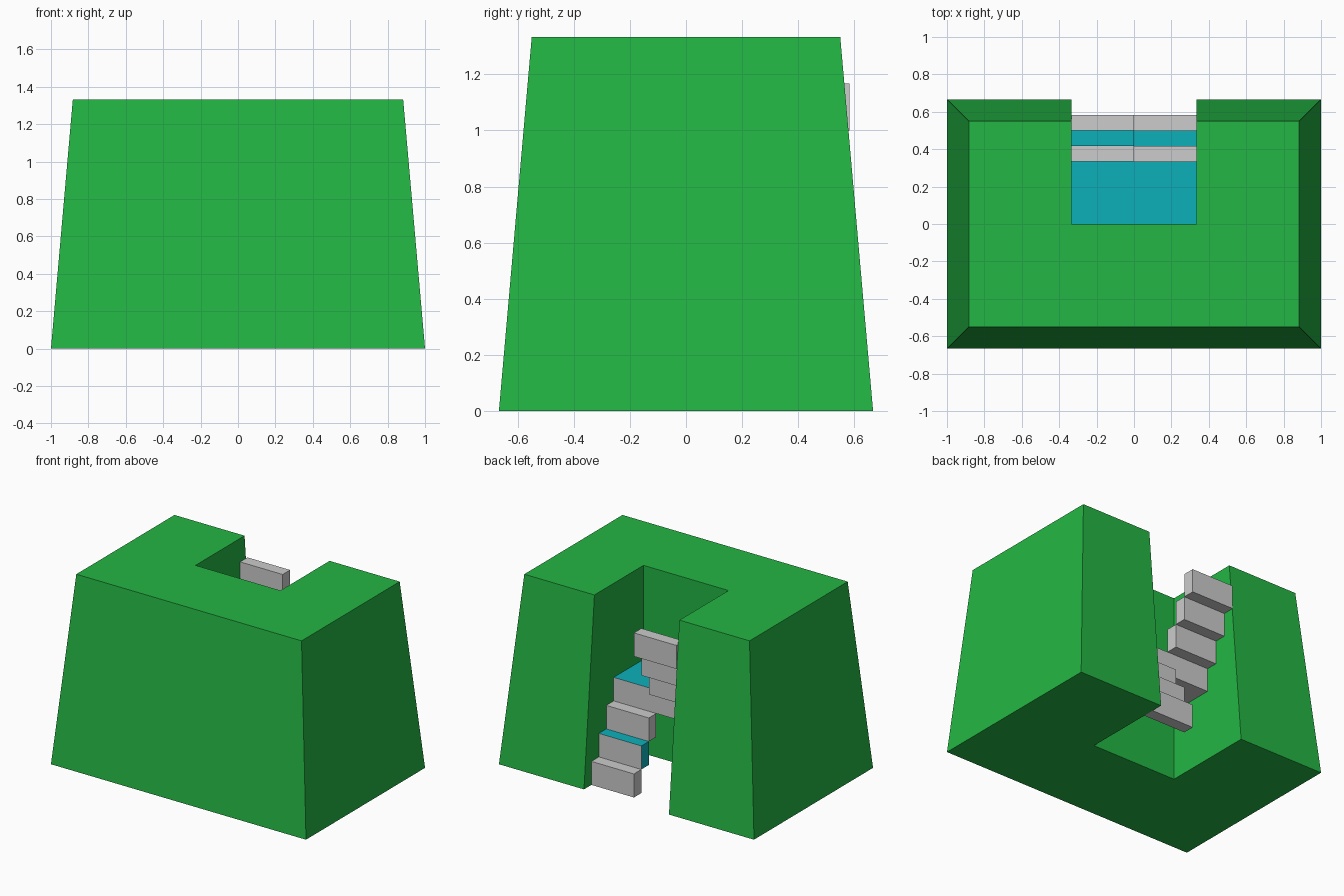
import bpy
import bmesh
from mathutils import Vector

if "Cube" in bpy.data.objects:
    bpy.data.objects.remove(bpy.data.objects["Cube"])


def srgb(r, g, b):
    def lin(c):
        c /= 255
        return c / 12.92 if c <= 0.04045 else ((c + 0.055) / 1.055) ** 2.4
    return (lin(r), lin(g), lin(b), 1)


def material(name, rgb):
    mat = bpy.data.materials.new(name)
    mat.diffuse_color = srgb(*rgb)
    mat.use_nodes = True
    mat.node_tree.nodes["Principled BSDF"].inputs["Base Color"].default_value = mat.diffuse_color
    return mat


GREEN = material("green", (35, 182, 67))
GREY = material("light grey", (204, 204, 204))
TEAL = material("teal", (13, 176, 186))

U = 1 / 12            # stair tread depth
RISE = 2 * U          # stair riser height
SLOT = 1 / 3          # half width of the stair slot


def finish(name, bm, mats):
    bmesh.ops.recalc_face_normals(bm, faces=bm.faces)
    bm.normal_update()
    mesh = bpy.data.meshes.new(name)
    for mat in mats:
        mesh.materials.append(mat)
    # teal goes on tops and left-facing sides, grey elsewhere
    if len(mats) > 1:
        for f in bm.faces:
            f.material_index = int(f.normal.z > 0.5 or f.normal.x < -0.5)
    bm.to_mesh(mesh)
    bm.free()
    bpy.context.collection.objects.link(bpy.data.objects.new(name, mesh))


def box(name, lo, hi, mats):
    bm = bmesh.new()
    bmesh.ops.create_cube(bm, size=1)
    lo, hi = Vector(lo), Vector(hi)
    for v in bm.verts:
        v.co = (lo + hi) / 2 + v.co * (hi - lo)
    finish(name, bm, mats)


# tapered block with a stair slot open to the back
def ring(bm, inset, z):
    x, y = 1 - inset, 2 / 3 - inset
    outline = [(-x, -y), (x, -y), (x, y), (SLOT, y), (SLOT, 0),
               (-SLOT, 0), (-SLOT, y), (-x, y)]
    return [bm.verts.new((px, py, z)) for px, py in outline]


bm = bmesh.new()
base, top = ring(bm, 0, 0), ring(bm, 0.117, 4 / 3)
bm.faces.new(base[::-1])
bm.faces.new(top)
for i in range(8):
    j = (i + 1) % 8
    bm.faces.new((base[i], base[j], top[j], top[i]))
finish("tapered_block", bm, [GREEN])

# two flights of floating steps, the middle step of each in teal
for i in range(3):
    mats = [GREY, TEAL] if i == 1 else [GREY]
    y = (6 - i) * U
    box(f"lower_step_{i + 1}", (0, y, i * RISE),
        (SLOT, y + U, (i + 1) * RISE), mats)
    y = (4 + i) * U
    box(f"upper_step_{i + 1}", (-SLOT, y, (i + 4) * RISE),
        (0, y + U, (i + 5) * RISE), mats)

# landing joining the flights
box("landing", (-SLOT, 0, 3 * RISE), (SLOT, 4 * U, 4 * RISE), [GREY, TEAL])
